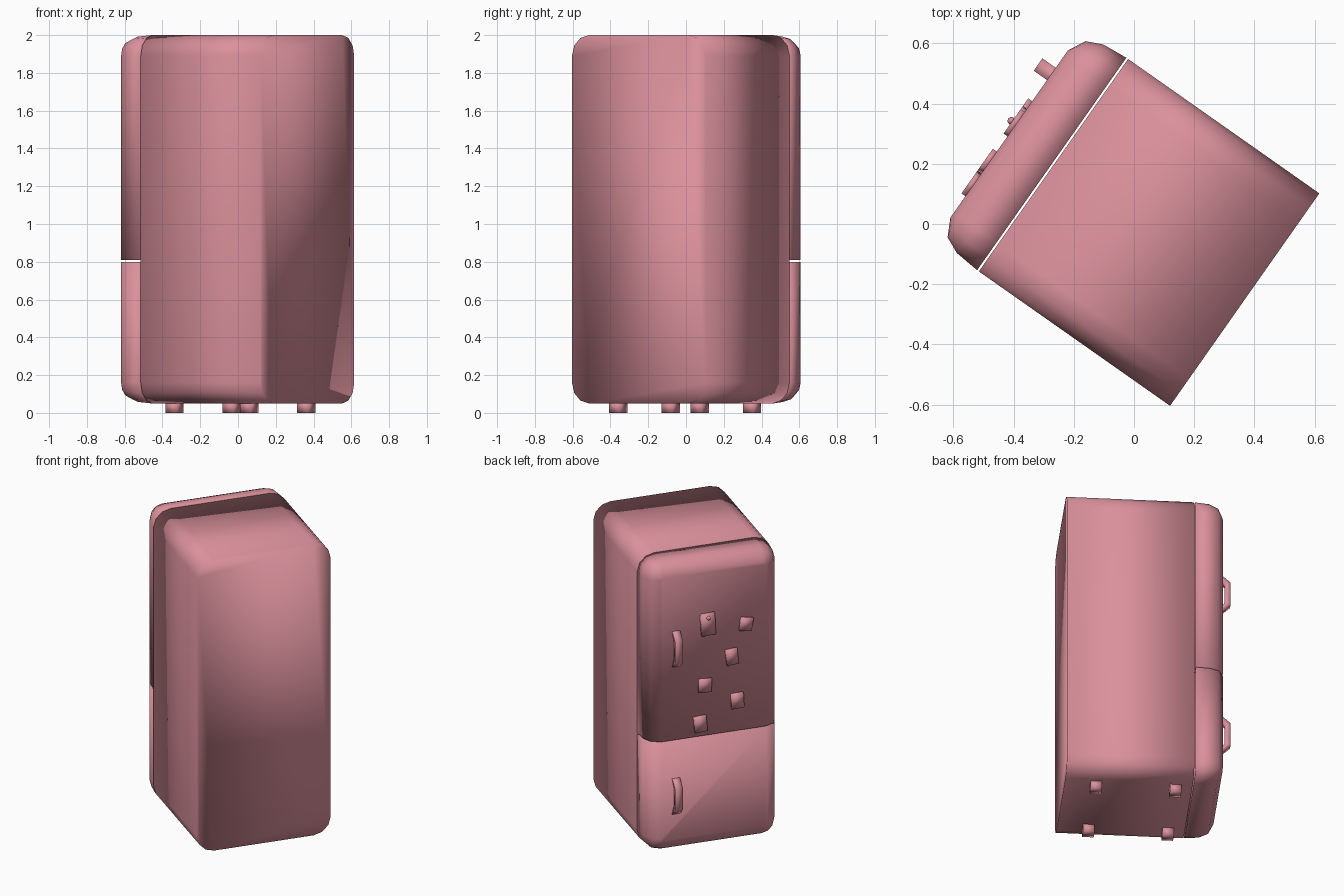
import bpy, bmesh, math
from mathutils import Matrix, Vector

if "Cube" in bpy.data.objects:
    bpy.data.objects.remove(bpy.data.objects["Cube"])

# Local frame: x = width, y = towards the doors, z = up; then turned on the spot
TURN = Matrix.Rotation(math.radians(54.9), 4, 'Z')
W0, W1, Z0, Z1 = -0.425, 0.437, 0.05, 2.0

pink = bpy.data.materials.new("pink enamel")
pink.diffuse_color = (0.70, 0.28, 0.33, 1)
pink.use_nodes = True
pink.node_tree.nodes["Principled BSDF"].inputs["Base Color"].default_value = pink.diffuse_color


def finish(bm, name):
    bmesh.ops.recalc_face_normals(bm, faces=bm.faces)
    bm.transform(TURN)
    for f in bm.faces:
        f.smooth = True
    me = bpy.data.meshes.new(name)
    bm.to_mesh(me)
    bm.free()
    me.materials.append(pink)
    ob = bpy.data.objects.new(name, me)
    bpy.context.collection.objects.link(ob)
    return ob


def rounded_ring(inset, y, radius=0.11, segs=3):
    """Rounded rectangle across width and height at depth y."""
    r = max(radius - inset, 0.012)
    a, b, c, d = W0 + inset + r, W1 - inset - r, Z0 + inset + r, Z1 - inset - r
    pts = []
    for k, (cx, cz) in enumerate([(b, d), (a, d), (a, c), (b, c)]):
        for i in range(segs + 1):
            t = math.pi / 2 * (k + i / segs)
            pts.append(Vector((cx + r * math.cos(t), y, cz + r * math.sin(t))))
    return pts


def loft(rings):
    bm = bmesh.new()
    loops = [[bm.verts.new(p) for p in ring] for ring in rings]
    for lo, hi in zip(loops, loops[1:]):
        n = len(lo)
        for i in range(n):
            bm.faces.new((lo[i], lo[(i + 1) % n], hi[(i + 1) % n], hi[i]))
    bm.faces.new(loops[0])
    bm.faces.new(loops[-1])
    return bm


# Cabinet
finish(loft([rounded_ring(0, -0.445), rounded_ring(0, 0.331)]), "cabinet")

# Doors: one rounded slab, cut into two with a small gap
SLAB = [(0, 0.338), (0.008, 0.426), (0.033, 0.481), (0.092, 0.511)]
for name, z, side in (("upper_door", 0.81, 1), ("lower_door", 0.80, -1)):
    bm = loft([rounded_ring(i, y) for i, y in SLAB])
    geom = bm.verts[:] + bm.edges[:] + bm.faces[:]
    cut = bmesh.ops.bisect_plane(bm, geom=geom, plane_co=(0, 0, z),
                                 plane_no=(0, 0, side), clear_inner=True)
    edges = [e for e in cut['geom_cut'] if isinstance(e, bmesh.types.BMEdge)]
    bmesh.ops.holes_fill(bm, edges=edges)
    finish(bm, name)


def box(name, center, size, tilt=0):
    bm = bmesh.new()
    bmesh.ops.create_cube(bm, size=1)
    bm.transform(Matrix.Translation(center) @ Matrix.Rotation(tilt, 4, 'Y')
                 @ Matrix.Diagonal((*size, 1)))
    return finish(bm, name)


# Feet
for x in (-0.26, 0.267):
    for y in (-0.255, 0.228):
        box("foot", (x, y, 0.03), (0.07, 0.07, 0.06))


# Handles: a bar bent into a shallow bracket
def handle(name, zc, x=0.25):
    path = [(0.495, -0.12), (0.518, -0.118), (0.553, -0.075),
            (0.553, 0.075), (0.518, 0.118), (0.495, 0.12)]
    inner = [(0.495, -0.088), (0.512, -0.088), (0.530, -0.062),
             (0.530, 0.062), (0.512, 0.088), (0.495, 0.088)]
    rings = []
    for (y0, z0), (y1, z1) in zip(path, inner):
        y0 += 0.012 if y0 > 0.55 else 0
        rings.append([Vector((x - 0.025, y0, zc + z0)), Vector((x + 0.025, y0, zc + z0)),
                      Vector((x + 0.02, y1, zc + z1)), Vector((x - 0.02, y1, zc + z1))])
    finish(loft(rings), name)


handle("upper_handle", 1.42)
handle("lower_handle", 0.435)

# Notes stuck on the upper door: x, z, width, height, tilt in degrees
NOTES = [(0.046, 1.555, 0.092, 0.145, 3), (-0.20, 1.517, 0.08, 0.085, -9),
         (-0.108, 1.313, 0.075, 0.105, 6), (0.065, 1.148, 0.082, 0.088, -3),
         (-0.144, 1.014, 0.08, 0.10, 3), (0.095, 0.895, 0.08, 0.105, 5)]
for x, z, w, h, deg in NOTES:
    box("note", (x, 0.516, z), (w, 0.022, h), math.radians(deg))

# Round magnet holding the large note
bm = bmesh.new()
bmesh.ops.create_uvsphere(bm, u_segments=10, v_segments=6, radius=0.013)
bm.transform(Matrix.Translation((0.046, 0.53, 1.60)))
finish(bm, "magnet")
